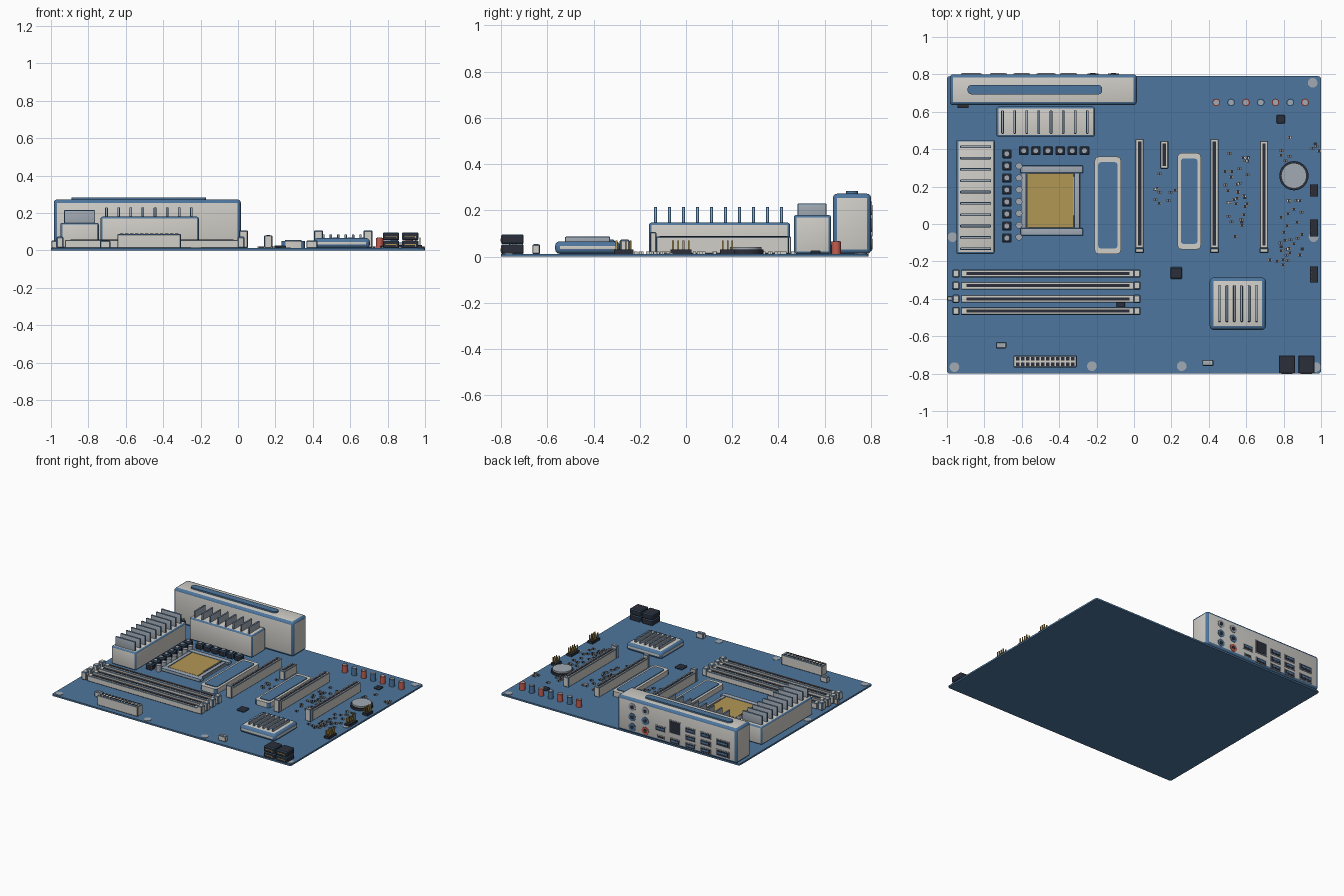
import bpy, bmesh, math, random
from mathutils import Matrix, Vector

if "Cube" in bpy.data.objects:
    bpy.data.objects.remove(bpy.data.objects["Cube"], do_unlink=True)

COLOURS = {
    "blue": (0.075, 0.18, 0.34), "ivory": (0.64, 0.62, 0.58),
    "steel": (0.36, 0.40, 0.45), "black": (0.025, 0.028, 0.042),
    "gold": (0.45, 0.31, 0.09), "red": (0.55, 0.11, 0.08),
}
NAMES = list(COLOURS)
MATS = []
for label, rgb in COLOURS.items():
    m = bpy.data.materials.new(label)
    m.use_nodes = True
    m.diffuse_color = (*rgb, 1)
    m.node_tree.nodes["Principled BSDF"].inputs["Base Color"].default_value = (*rgb, 1)
    MATS.append(m)

TOP = 0.012  # upper surface of the board


class Part:
    """Collects boxes and cylinders into one named object."""

    def __init__(self, name):
        self.name, self.bm = name, bmesh.new()

    def paint(self, verts, colour):
        for f in {f for v in verts for f in v.link_faces}:
            f.material_index = NAMES.index(colour)

    def box(self, x, y, w, d, z0, z1, colour, bevel=0, upright=False, seg=3):
        mat = Matrix.Translation((x, y, (z0 + z1) / 2)) @ Matrix.Diagonal((w, d, z1 - z0, 1))
        verts = bmesh.ops.create_cube(self.bm, size=1, matrix=mat)["verts"]
        self.paint(verts, colour)
        if bevel:
            edges = {e for v in verts for e in v.link_edges}
            if upright:
                edges = {e for e in edges if abs(e.verts[0].co.z - e.verts[1].co.z) > 1e-5}
            bmesh.ops.bevel(self.bm, geom=list(edges), offset=bevel, segments=seg,
                            profile=0.5, affect='EDGES')
        return self

    def cyl(self, x, y, r, z0, z1, colour, sides=20):
        mat = Matrix.Translation((x, y, (z0 + z1) / 2))
        verts = bmesh.ops.create_cone(self.bm, cap_ends=True, segments=sides, radius1=r,
                                      radius2=r, depth=z1 - z0, matrix=mat)["verts"]
        self.paint(verts, colour)
        return self

    def rear_cyl(self, x, z, r, y0, y1, colour):
        mat = Matrix.Translation((x, (y0 + y1) / 2, z)) @ Matrix.Rotation(math.pi / 2, 4, 'X')
        verts = bmesh.ops.create_cone(self.bm, cap_ends=True, segments=20, radius1=r,
                                      radius2=r, depth=y1 - y0, matrix=mat)["verts"]
        self.paint(verts, colour)
        return self

    def done(self):
        mesh = bpy.data.meshes.new(self.name)
        self.bm.to_mesh(mesh)
        self.bm.free()
        for m in MATS:
            mesh.materials.append(m)
        mesh.shade_smooth()
        mesh.set_sharp_from_angle(angle=math.radians(35))
        obj = bpy.data.objects.new(self.name, mesh)
        bpy.context.collection.objects.link(obj)


def spread(a, b, n):
    return [a + (b - a) * i / (n - 1) for i in range(n)]


# Board and mounting pads
Part("board").box(0, -0.005, 2, 1.59, 0, TOP, "blue", 0.015, True).done()
pads = Part("mounting_pads")
for x, y in ((0.955, 0.755), (-0.96, -0.765), (-0.225, -0.76), (0.255, -0.76),
             (0.972, -0.765), (0.96, -0.07), (-0.97, -0.07)):
    pads.cyl(x, y, 0.026, TOP, 0.015, "steel")
pads.done()

# Rear port cover with its raised accent bar
cover = Part("port_cover")
cover.box(-0.485, 0.718, 1.0, 0.165, TOP, 0.272, "ivory", 0.018)
cover.box(-0.53, 0.718, 0.72, 0.05, 0.265, 0.283, "blue", 0.02, True).done()

# Rear sockets
BACK = 0.8
jacks = Part("audio_jacks")
for x, column in ((-0.11, ("steel", "blue", "blue")), (-0.22, ("steel", "blue", "red"))):
    for z, colour in zip((0.21, 0.135, 0.06), column):
        jacks.rear_cyl(x, z, 0.029, BACK - 0.01, BACK + 0.004, colour)
        jacks.rear_cyl(x, z, 0.014, BACK, BACK + 0.006, "black")
jacks.done()
ports = Part("rear_ports")


def port(x, z, w, h, tongue=True):
    ports.box(x, BACK, w, 0.008, z - h / 2, z + h / 2, "steel")
    ports.box(x, BACK + 0.001, w - 0.012, 0.01, z - h / 2 + 0.006, z + h / 2 - 0.006, "black")
    if tongue:
        ports.box(x, BACK + 0.002, w - 0.03, 0.01, z - 0.004, z + 0.008, "blue")


for x in (-0.6, -0.725):
    for z in (0.16, 0.102, 0.045):
        port(x, z, 0.09, 0.042)
for z in (0.137, 0.06):
    port(-0.87, z, 0.11, 0.05)
port(-0.35, 0.11, 0.09, 0.042)
port(-0.35, 0.047, 0.06, 0.024, False)
port(-0.47, 0.15, 0.1, 0.1, False)
port(-0.47, 0.045, 0.09, 0.042)
ports.done()

# Power heatsinks with fins
rear = Part("rear_heatsink").box(-0.472, 0.547, 0.525, 0.16, TOP, 0.18, "ivory", 0.01)
for x in spread(-0.703, -0.249, 8):
    rear.box(x, 0.545, 0.014, 0.125, 0.17, 0.23, "steel", 0.004)
rear.done()
side = Part("side_heatsink").box(-0.847, 0.145, 0.205, 0.61, TOP, 0.147, "ivory", 0.01)
for y in spread(-0.132, 0.413, 10):
    side.box(-0.847, y, 0.165, 0.014, 0.14, 0.215, "steel", 0.004)
side.done()

# Chokes and capacitors around the processor
chokes = Part("chokes")
spots = [(-0.68, y) for y in spread(-0.075, 0.375, 8)]
spots += [(x, 0.392) for x in spread(-0.59, -0.265, 6)]
for x, y in spots:
    chokes.box(x, y, 0.052, 0.048, TOP, 0.055, "black", 0.005, seg=1)
    chokes.cyl(x, y, 0.013, 0.05, 0.057, "steel", 12)
chokes.done()
caps = Part("small_capacitors")
for y in spread(-0.07, 0.31, 7):
    caps.cyl(-0.615, y, 0.018, TOP, 0.06, "steel", 14)
caps.done()

# Processor socket
socket = Part("processor_socket")
socket.box(-0.44, 0.125, 0.31, 0.35, TOP, 0.025, "steel")
for y in (-0.042, 0.292):
    socket.box(-0.44, y, 0.335, 0.04, TOP, 0.036, "steel", 0.005)
for x in (-0.59, -0.305):
    socket.box(x, 0.125, 0.03, 0.3, TOP, 0.034, "steel", 0.004)
socket.box(-0.447, 0.125, 0.245, 0.29, 0.02, 0.034, "gold")
socket.box(-0.322, 0.15, 0.008, 0.21, 0.034, 0.042, "steel").done()

# Drive covers
drives = Part("drive_covers")
for x, y, w, d in ((-0.14, 0.1, 0.14, 0.52), (0.295, 0.122, 0.125, 0.515)):
    drives.box(x, y, w, d, TOP, 0.05, "ivory", 0.022, True)
    drives.box(x, y, w - 0.036, d - 0.058, 0.046, 0.055, "blue", 0.016, True)
drives.done()

# Expansion slots
slots = Part("expansion_slots")
for x, y0, y1, h in ((0.03, -0.13, 0.455, 0.087), (0.43, -0.13, 0.455, 0.087),
                     (0.695, -0.13, 0.445, 0.087), (0.162, 0.295, 0.445, 0.08)):
    y, d = (y0 + y1) / 2, y1 - y0
    slots.box(x, y, 0.044, d, TOP, h, "ivory", 0.004, seg=1)
    slots.box(x, y, 0.018, d - 0.03, h - 0.003, h + 0.002, "black")
    if d > 0.3:
        slots.box(x, y0 - 0.012, 0.048, 0.028, TOP, 0.107, "ivory", 0.005, seg=1)
slots.done()

# Memory slots with end latches
memory = Part("memory_slots")
for y in (-0.265, -0.33, -0.4, -0.465):
    memory.box(-0.46, y, 0.93, 0.042, TOP, 0.056, "ivory", 0.004, seg=1)
    memory.box(-0.46, y, 0.87, 0.016, 0.054, 0.058, "black")
    for x in (-0.952, 0.016):
        memory.box(x, y, 0.04, 0.044, TOP, 0.073, "ivory", 0.006, seg=1)
memory.done()

# Chipset heatsink
chipset = Part("chipset_heatsink")
chipset.box(0.555, -0.426, 0.3, 0.28, TOP, 0.066, "ivory", 0.02)
for x in spread(0.457, 0.655, 6):
    chipset.box(x, -0.426, 0.013, 0.195, 0.06, 0.086, "steel", 0.004)
chipset.done()

# Main power connector with two rows of sockets
power = Part("power_connector").box(-0.475, -0.735, 0.34, 0.062, TOP, 0.087, "ivory", 0.004, seg=1)
for x in spread(-0.622, -0.328, 12):
    for y in (-0.749, -0.721):
        power.box(x, y, 0.018, 0.018, 0.084, 0.089, "black")
power.done()

# Small fan connectors
fans = Part("fan_connectors")
for x, y, w, d in ((0.395, -0.742, 0.06, 0.032), (-0.71, -0.648, 0.055, 0.034),
                   (-0.97, -0.398, 0.055, 0.024)):
    fans.box(x, y, w, d, TOP, 0.052, "ivory", 0.004, seg=1)
    fans.box(x, y, w - 0.02, d - 0.016, 0.05, 0.054, "steel")
fans.box(-0.915, 0.635, 0.06, 0.03, TOP, 0.05, "black")
for x in spread(-0.935, -0.895, 3):
    fans.box(x, 0.628, 0.007, 0.007, 0.05, 0.065, "gold")
fans.done()

# Stacked data sockets on the front edge
data = Part("data_sockets")
for x in (0.818, 0.921):
    for z in (TOP, 0.055):
        data.box(x, -0.751, 0.088, 0.098, z, z + 0.04, "black", 0.004, seg=1)
        data.box(x, -0.8, 0.06, 0.004, z + 0.018, z + 0.023, "gold")
        data.box(x + 0.028, -0.8, 0.005, 0.004, z + 0.01, z + 0.02, "gold")
data.done()

# Pin headers on the left edge
pins = Part("pin_headers")
for y, d, rows in ((0.18, 0.065, 3), (-0.022, 0.092, 4), (-0.27, 0.085, 4)):
    pins.box(0.962, y, 0.042, d, TOP, 0.03, "black")
    for px in (0.951, 0.973):
        for py in spread(y - d / 2 + 0.012, y + d / 2 - 0.012, rows):
            pins.box(px, py, 0.007, 0.007, 0.03, 0.07, "gold")
pins.done()

# Audio capacitors, alternately coloured
audio = Part("audio_capacitors")
for i, x in enumerate(spread(0.44, 0.915, 7)):
    audio.cyl(x, 0.65, 0.02, TOP, 0.066, ("red", "blue")[i % 2])
    audio.cyl(x, 0.65, 0.014, 0.06, 0.068, "steel")
audio.done()

# Coin battery in its holder
battery = Part("battery").cyl(0.855, 0.258, 0.078, TOP, 0.03, "black", 32)
battery.cyl(0.855, 0.258, 0.068, 0.03, 0.042, "steel", 32).done()

# Chips
chips = Part("chips")
for x, y, s in ((0.225, -0.262, 0.062), (0.785, 0.56, 0.045), (-0.07, -0.43, 0.045)):
    chips.box(x, y, s, s, TOP, 0.026, "black", 0.003, seg=1)
chips.done()

# Scattered surface components: dark bodies with pale ends
random.seed(4)
bits = Part("surface_components")
for x0, x1, y0, y1, n in ((0.48, 0.62, 0.08, 0.4, 26), (0.78, 0.9, -0.2, 0.14, 26),
                          (0.11, 0.22, 0.1, 0.27, 9), (0.78, 0.99, 0.33, 0.48, 10),
                          (0.48, 0.6, -0.08, 0.06, 7), (0.7, 0.8, -0.22, -0.19, 4)):
    for _ in range(n):
        x, y = random.uniform(x0, x1), random.uniform(y0, y1)
        bits.box(x, y, 0.012, 0.014, TOP, 0.02, "black")
        for s in (-1, 1):
            bits.box(x + s * 0.008, y, 0.005, 0.014, TOP, 0.021, "ivory")
bits.done()
